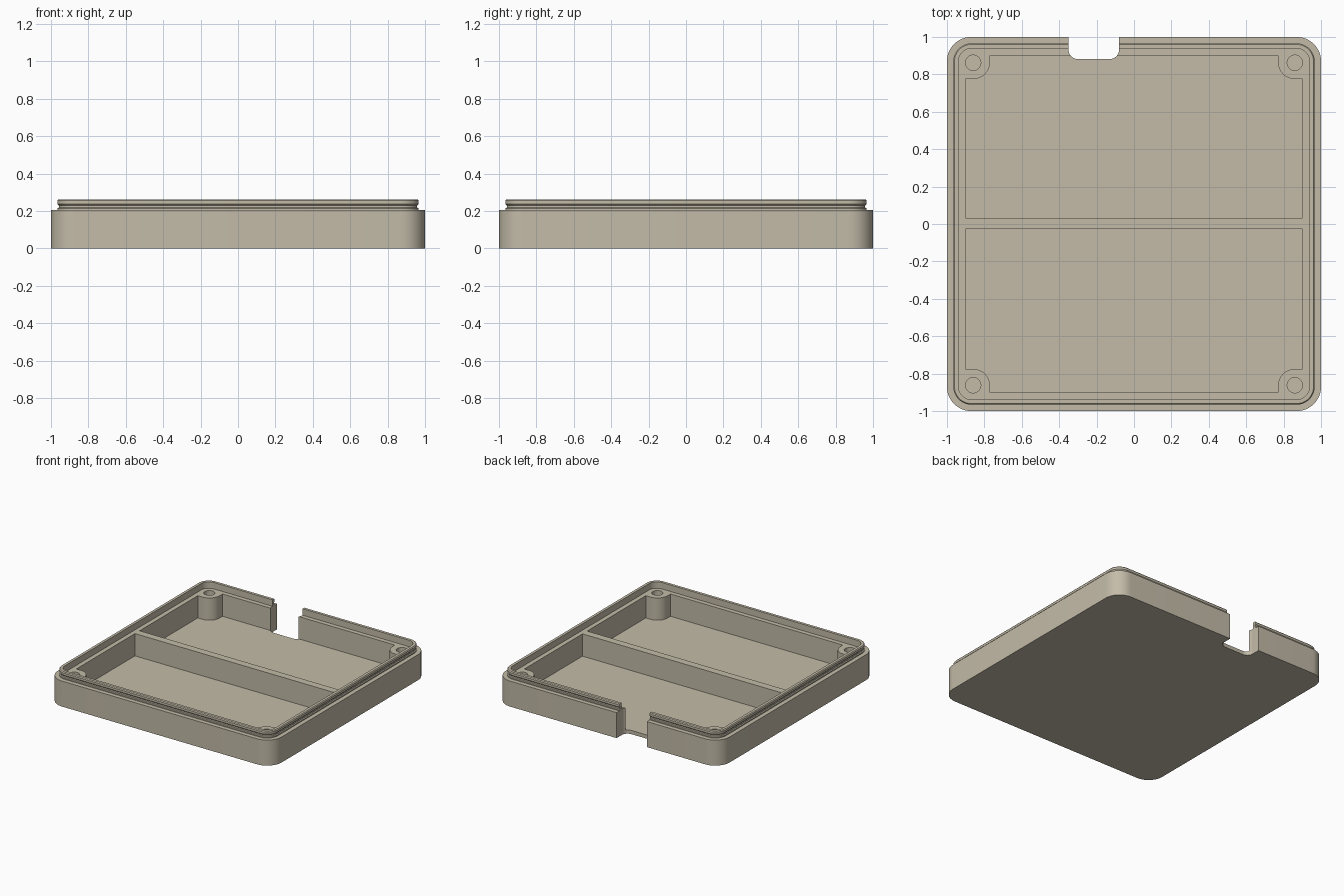
import bpy, bmesh, math

if "Cube" in bpy.data.objects:
    bpy.data.objects.remove(bpy.data.objects["Cube"])

LEDGE = 0.21
FLOOR = 0.03


def rounded_square(half, r, n=12):
    """Counter-clockwise outline of a rounded square."""
    pts = []
    for k, (sx, sy) in enumerate([(1, 1), (-1, 1), (-1, -1), (1, -1)]):
        for i in range(n + 1):
            a = math.pi / 2 * (k + i / n)
            pts.append((sx * (half - r) + r * math.cos(a),
                        sy * (half - r) + r * math.sin(a)))
    return pts


def loft(name, rings):
    """Skin a stack of (outline, z) rings and cap both ends."""
    bm = bmesh.new()
    loops = [[bm.verts.new((x, y, z)) for x, y in pts] for pts, z in rings]
    n = len(loops[0])
    for a, b in zip(loops, loops[1:]):
        for i in range(n):
            j = (i + 1) % n
            bm.faces.new((a[i], a[j], b[j], b[i]))
    bm.faces.new(loops[0][::-1])
    bm.faces.new(loops[-1])
    bmesh.ops.recalc_face_normals(bm, faces=bm.faces)
    me = bpy.data.meshes.new(name)
    bm.to_mesh(me)
    bm.free()
    ob = bpy.data.objects.new(name, me)
    bpy.context.collection.objects.link(ob)
    return ob


def prism(name, pts, z0, z1):
    return loft(name, [(pts, z0), (pts, z1)])


def arc(cx, cy, r, a0, a1, n=12):
    return [(cx + r * math.cos(math.radians(a0 + (a1 - a0) * i / n)),
             cy + r * math.sin(math.radians(a0 + (a1 - a0) * i / n)))
            for i in range(n + 1)]


def cut(target, cutter):
    cutter.hide_render = True
    mod = target.modifiers.new("cut", 'BOOLEAN')
    mod.operation = 'DIFFERENCE'
    mod.solver = 'EXACT'
    mod.object = cutter
    bpy.context.view_layer.objects.active = target
    bpy.ops.object.modifier_apply(modifier=mod.name)
    bpy.data.objects.remove(cutter)


# Tray body with stepped rim, snap bead and inner ledge: (half size, height)
profile = [(1.0, 0.0), (1.0, 0.206), (0.965, 0.206), (0.965, 0.214),
           (0.958, 0.218), (0.958, 0.23), (0.966, 0.238), (0.966, 0.255),
           (0.96, 0.262), (0.938, 0.262), (0.938, LEDGE)]
tray = loft("tray", [(rounded_square(h, 0.13 - (1 - h)), z) for h, z in profile])

# Two pockets, leaving the divider and the corner screw posts
for side, start in ((1, 0.033), (-1, 0.027)):
    pts = [(-0.902, start), (0.902, start), (0.902, 0.775)]
    pts += arc(0.86, 0.865, 0.09, 270, 180)
    pts += [(0.77, 0.902), (-0.77, 0.902)]
    pts += arc(-0.86, 0.865, 0.09, 0, -90)
    pts += [(-0.902, 0.775)]
    cut(tray, prism("pocket_cutter", [(x, side * y) for x, y in pts], FLOOR, 0.4))

# Screw holes
for sx in (-1, 1):
    for sy in (-1, 1):
        circle = arc(sx * 0.86, sy * 0.862, 0.041, 0, 360, 32)[:-1]
        cut(tray, prism("screw_hole_cutter", circle, 0.06, 0.4))

# Cable notch through the back wall
notch = ([(-0.08, 1.2), (-0.35, 1.2)] + arc(-0.30, 0.932, 0.05, 180, 270)
         + arc(-0.13, 0.932, 0.05, 270, 360))
cut(tray, prism("notch_cutter", notch, -0.2, 0.5))

# Colour and shading
mat = bpy.data.materials.new("warm_beige")
mat.diffuse_color = (0.55, 0.50, 0.395, 1)
mat.use_nodes = True
mat.node_tree.nodes["Principled BSDF"].inputs["Base Color"].default_value = mat.diffuse_color
tray.data.materials.clear()
tray.data.materials.append(mat)
for p in tray.data.polygons:
    p.material_index = 0
bpy.ops.object.select_all(action='DESELECT')
tray.select_set(True)
bpy.context.view_layer.objects.active = tray
bpy.ops.object.shade_smooth_by_angle(angle=math.radians(30))
